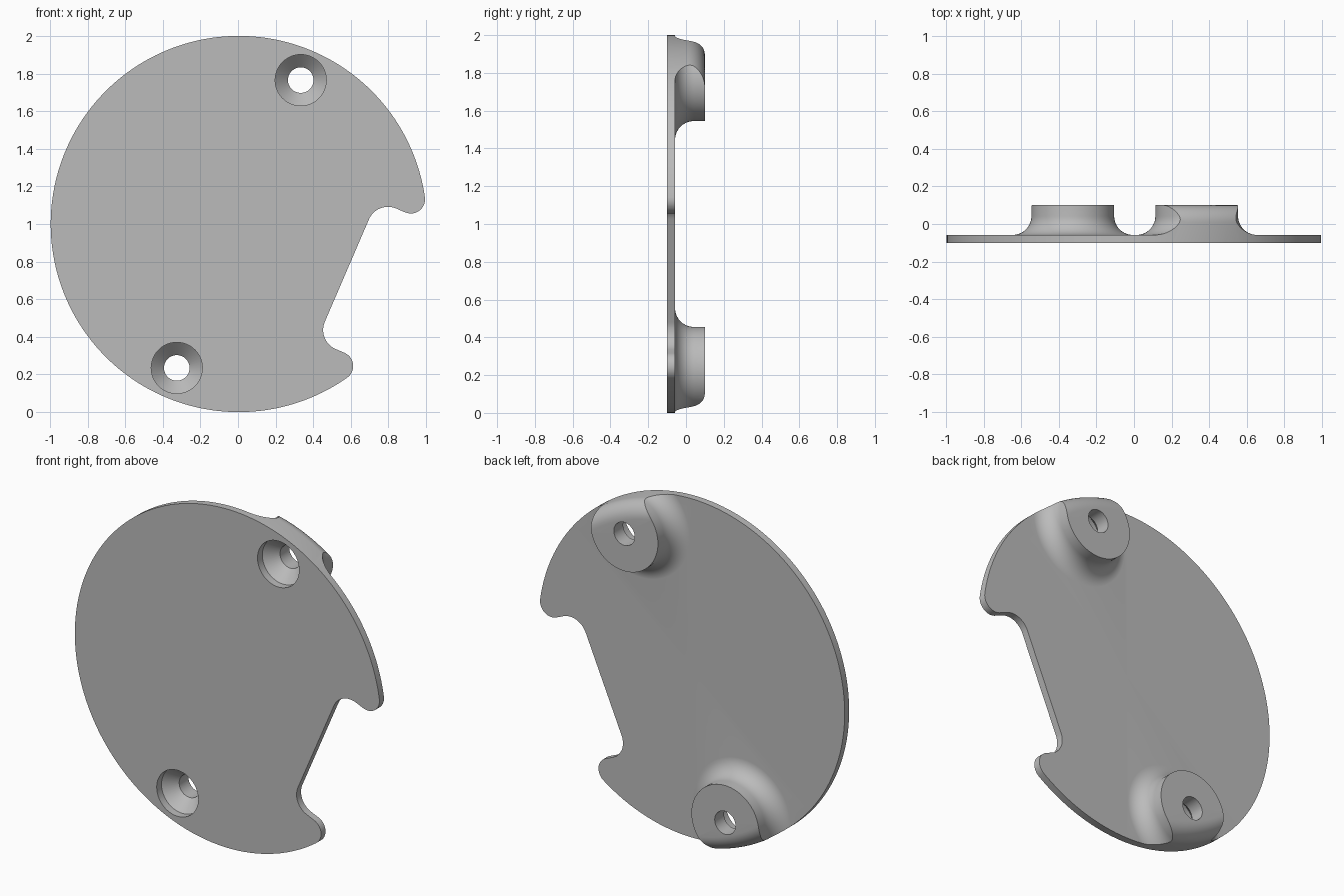
import bpy, bmesh, math
from mathutils import Vector

if "Cube" in bpy.data.objects:
    bpy.data.objects.remove(bpy.data.objects["Cube"])

CX, CZ = 0.004, 1.0              # disc centre
TILT = math.radians(-23.3)       # direction the notch opens towards
FRONT, BACK, TOP = -0.10, -0.058, 0.10

grey = bpy.data.materials.new("plain_grey")
grey.diffuse_color = (0.50, 0.50, 0.50, 1)
grey.use_nodes = True
grey.node_tree.nodes["Principled BSDF"].inputs["Base Color"].default_value = grey.diffuse_color


def finish(name, bm):
    bmesh.ops.remove_doubles(bm, verts=bm.verts, dist=1e-6)
    bmesh.ops.recalc_face_normals(bm, faces=bm.faces)
    me = bpy.data.meshes.new(name)
    bm.to_mesh(me)
    bm.free()
    me.materials.append(grey)
    ob = bpy.data.objects.new(name, me)
    bpy.context.collection.objects.link(ob)
    return ob


def lathe(name, profile, x, z, steps):
    """Revolve (radius, y) points about the y axis through (x, z)."""
    bm = bmesh.new()
    vs = [bm.verts.new((x + r, y, z)) for r, y in profile]
    edges = [bm.edges.new(p) for p in zip(vs, vs[1:])]
    bmesh.ops.spin(bm, geom=vs + edges, cent=(x, 0, z), axis=(0, 1, 0),
                   angle=math.tau, steps=steps, use_merge=True)
    return finish(name, bm)


def prism(name, outline, y0, y1):
    bm = bmesh.new()
    face = bm.faces.new([bm.verts.new((x, y0, z)) for x, z in outline])
    new = bmesh.ops.extrude_face_region(bm, geom=[face])["geom"]
    bmesh.ops.translate(bm, vec=(0, y1 - y0, 0),
                        verts=[g for g in new if isinstance(g, bmesh.types.BMVert)])
    return finish(name, bm)


def boolean(target, tool, op):
    m = target.modifiers.new(op, 'BOOLEAN')
    m.operation, m.object, m.solver = op, tool, 'EXACT'
    bpy.context.view_layer.objects.active = target
    bpy.ops.object.modifier_apply(modifier=m.name)
    bpy.data.objects.remove(tool)


def arc(cu, cv, r, a0, a1, n=14):
    return [(cu + r * math.cos(a0 + (a1 - a0) * i / n),
             cv + r * math.sin(a0 + (a1 - a0) * i / n)) for i in range(n + 1)]


# Backing plate, oversized until its rim is trimmed
plate = lathe("mounting_disc", [(0, FRONT), (1.2, FRONT), (1.2, BACK), (0, BACK)], CX, CZ, 64)

# Two bosses with a flared foot, on opposite sides of the disc
bosses = []
for s in (1, -1):
    a = TILT + s * math.pi / 2
    bosses.append((CX + 0.833 * math.cos(a), CZ + 0.833 * math.sin(a)))
f = 0.10
flare = [(0.32 - f * math.sin(t), BACK + f * (1 - math.cos(t)))
         for t in [math.radians(6 + 84 * i / 12) for i in range(13)]]
for x, z in bosses:
    boss = lathe("boss", [(0, -0.08), (0.325, -0.08), (0.325, BACK - 0.0005)] + flare
                 + [(0.22, TOP), (0, TOP)], x, z, 72)
    boolean(plate, boss, 'UNION')

# Round rim, curling inwards over the bosses
q = 0.092
curl = [(1 - q + q * math.cos(t), TOP - q + q * math.sin(t))
        for t in [math.pi / 2 * i / 10 for i in range(11)]]
rim = lathe("rim_trim", [(0, -0.2), (1, -0.2)] + curl + [(1 - q, 0.2), (0, 0.2)], CX, CZ, 180)
boolean(plate, rim, 'INTERSECT')

# Edge notch: rounded inner corners and rounded ears, mirrored about its axis
r_ear, r_in, depth = 0.076, 0.11, 0.626
half = math.radians(31.5)
eu, ev = (1 - r_ear) * math.cos(half), (1 - r_ear) * math.sin(half)
side = ev - r_ear
upper = ([(1.2 * math.cos(half), 1.2 * math.sin(half))]
         + arc(eu, ev, r_ear, half, -math.pi / 2)
         + arc(depth + r_in, side - r_in, r_in, math.pi / 2, math.pi))
outline = upper + [(u, -v) for u, v in reversed(upper)]
c, s = math.cos(TILT), math.sin(TILT)
notch = prism("notch_cut", [(CX + u * c - v * s, CZ + u * s + v * c) for u, v in outline], -0.3, 0.3)
boolean(plate, notch, 'DIFFERENCE')

# Countersunk screw holes
for x, z in bosses:
    hole = lathe("screw_hole", [(0, -0.2), (0.136, -0.2), (0.136, -0.055), (0.068, 0.013),
                                (0.068, 0.2), (0, 0.2)], x, z, 48)
    boolean(plate, hole, 'DIFFERENCE')

# Smooth curves, crisp edges
bpy.ops.object.select_all(action='DESELECT')
plate.select_set(True)
bpy.context.view_layer.objects.active = plate
bpy.ops.object.shade_smooth_by_angle(angle=math.radians(25))
